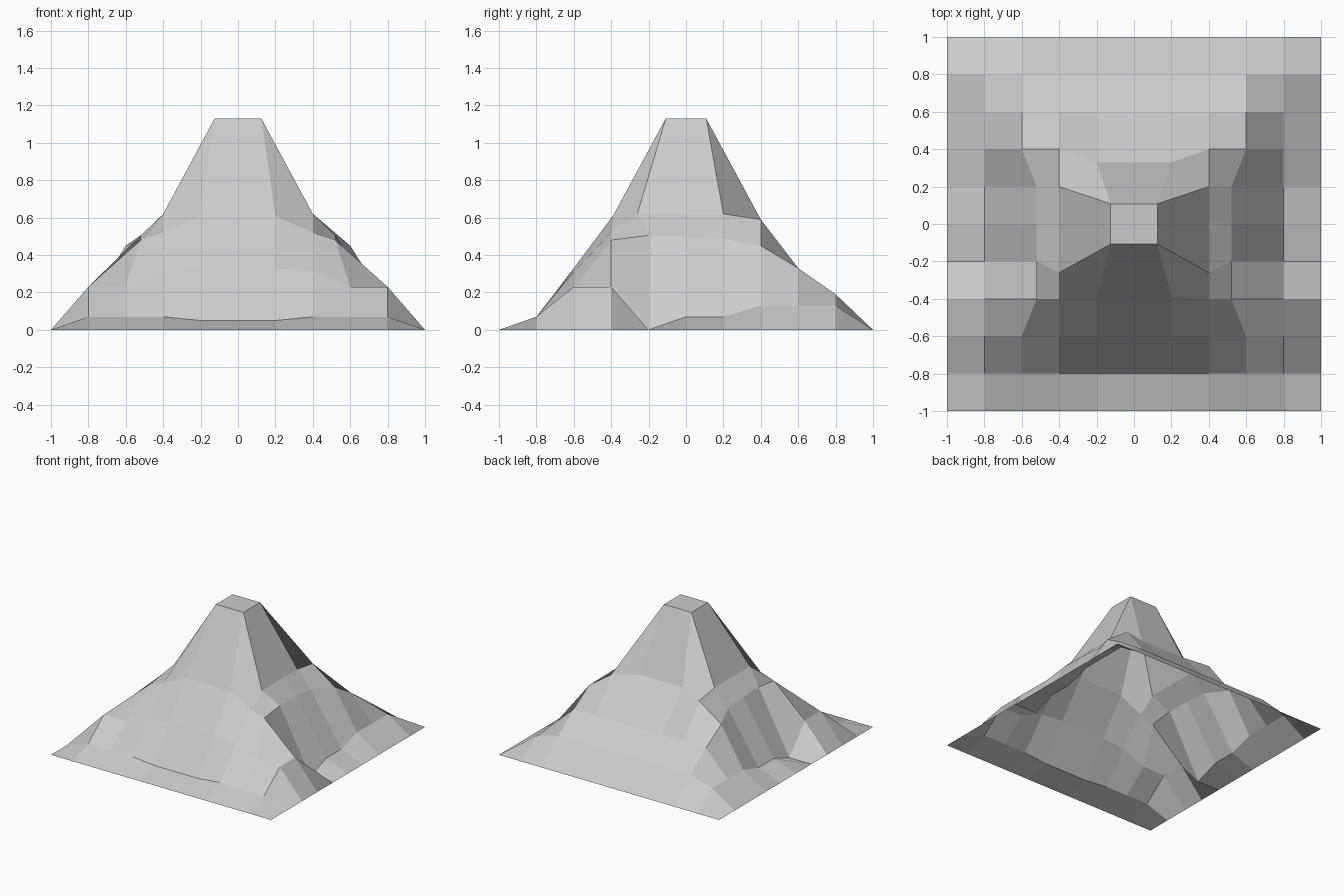
import bpy, bmesh

# Heights on a 0.2 grid: one row per y (-0.8 to 0.8), x = 0 to 0.8, mirrored
HEIGHTS = {
    -4: (.05, .05, .07, .07, .07),
    -3: (.33, .33, .31, .23, .23),
    -2: (.61, .61, .52, .48, .23),
    -1: (1.13, 1.13, .62, .505, 0),
    0: (1.13, 1.13, .62, .50, .07),
    1: (1.13, 1.13, .62, .485, .07),
    2: (.62, .62, .59, .45, .13),
    3: (.33, .33, .33, .33, .13),
    4: (.19, .19, .19, .19, .13),
}
# Grid points pulled sideways: summit, shoulder and ridge corners
MOVED = {
    (0, -1): (0, -.108), (1, -1): (.125, -.108), (1, 0): (.125, 0),
    (0, 1): (0, .108), (1, 1): (.125, .108),
    (0, -2): (0, -.39), (1, -2): (.2, -.39), (2, -1): (.4, -.26),
    (2, 0): (.4, .03), (0, 2): (0, .33), (1, 2): (.2, .33),
    (3, -2): (.52, -.4), (3, -1): (.52, -.2), (3, 0): (.52, 0), (3, 1): (.52, .2),
}

# Open terrain sheet
bm = bmesh.new()
bmesh.ops.create_grid(bm, x_segments=10, y_segments=10, size=1)
for v in bm.verts:
    i, j = round(v.co.x * 5), round(v.co.y * 5)
    k, side = abs(i), (1 if i >= 0 else -1)
    x, y = MOVED.get((k, j), (k / 5, j / 5))
    z = HEIGHTS[j][k] if k < 5 and abs(j) < 5 else 0
    v.co = (side * x, y, z)

mesh = bpy.data.meshes.new("mountain")
bm.to_mesh(mesh)
bm.free()
bpy.context.collection.objects.link(bpy.data.objects.new("mountain", mesh))
